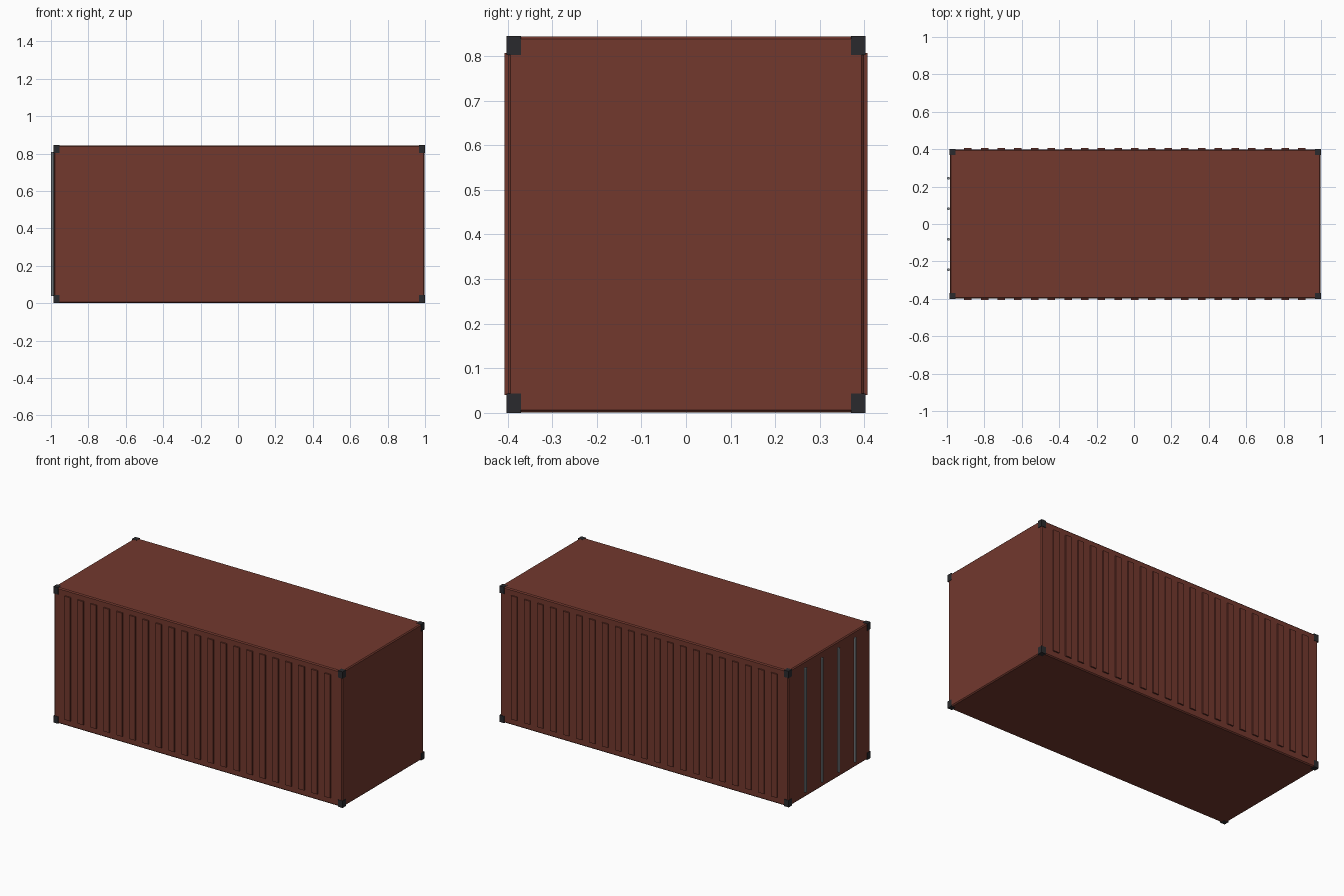
import bpy, bmesh
from mathutils import Matrix, Vector

if "Cube" in bpy.data.objects:
    bpy.data.objects.remove(bpy.data.objects["Cube"])


def material(name, rgb):
    m = bpy.data.materials.new(name)
    m.diffuse_color = (*rgb, 1)
    m.use_nodes = True
    m.node_tree.nodes["Principled BSDF"].inputs["Base Color"].default_value = m.diffuse_color
    return m


RUST = material("rust_paint", (0.17, 0.04, 0.027))
DARK = material("dark_steel", (0.023, 0.023, 0.026))
STEEL = material("rod_steel", (0.25, 0.28, 0.30))


def add_object(name, bm, mat):
    mesh = bpy.data.meshes.new(name)
    bm.to_mesh(mesh)
    bm.free()
    mesh.materials.append(mat)
    ob = bpy.data.objects.new(name, mesh)
    bpy.context.collection.objects.link(ob)
    return ob


def box(bm, lo, hi):
    lo, hi = Vector(lo), Vector(hi)
    bmesh.ops.create_cube(bm, size=1, matrix=Matrix.Translation((lo + hi) / 2)
                          @ Matrix.Diagonal((*(hi - lo), 1)))


CX = 0.0065            # body centre, shifted because the rods stick out at -x
HX, HY, H = 0.9905, 0.399, 0.845

# main body with small chamfered edges
bm = bmesh.new()
box(bm, (CX - HX, -HY, 0.001), (CX + HX, HY, H - 0.001))
bmesh.ops.bevel(bm, geom=bm.edges[:], offset=0.006, segments=1, affect='EDGES')
add_object("container_body", bm, RUST)

# raised vertical ribs on both long sides
for side, name in ((-1, "front_ribs"), (1, "back_ribs")):
    bm = bmesh.new()
    for i in range(21):
        x = CX - 0.002 + (i - 10) * 0.0893
        ys = sorted((side * 0.392, side * 0.407))
        box(bm, (x - 0.02, ys[0], 0.04), (x + 0.02, ys[1], 0.807))
    add_object(name, bm, RUST)

# eight corner castings
bm = bmesh.new()
for sx in (-1, 1):
    for sy in (-1, 1):
        for z in (0, H - 0.043):
            xs = sorted((CX + sx * 0.9935, CX + sx * 0.962))
            ys = sorted((sy * 0.402, sy * 0.37))
            box(bm, (xs[0], ys[0], z), (xs[1], ys[1], z + 0.043))
add_object("corner_castings", bm, DARK)

# door locking rods on the -x end
bm = bmesh.new()
for i in range(4):
    bmesh.ops.create_cone(bm, cap_ends=True, segments=12, radius1=0.0075, radius2=0.0075,
                          depth=0.77, matrix=Matrix.Translation((-0.9925, (i - 1.5) * 0.163, 0.423)))
rods = add_object("door_rods", bm, STEEL)
bpy.context.view_layer.objects.active = rods
rods.select_set(True)
bpy.ops.object.shade_smooth_by_angle()
